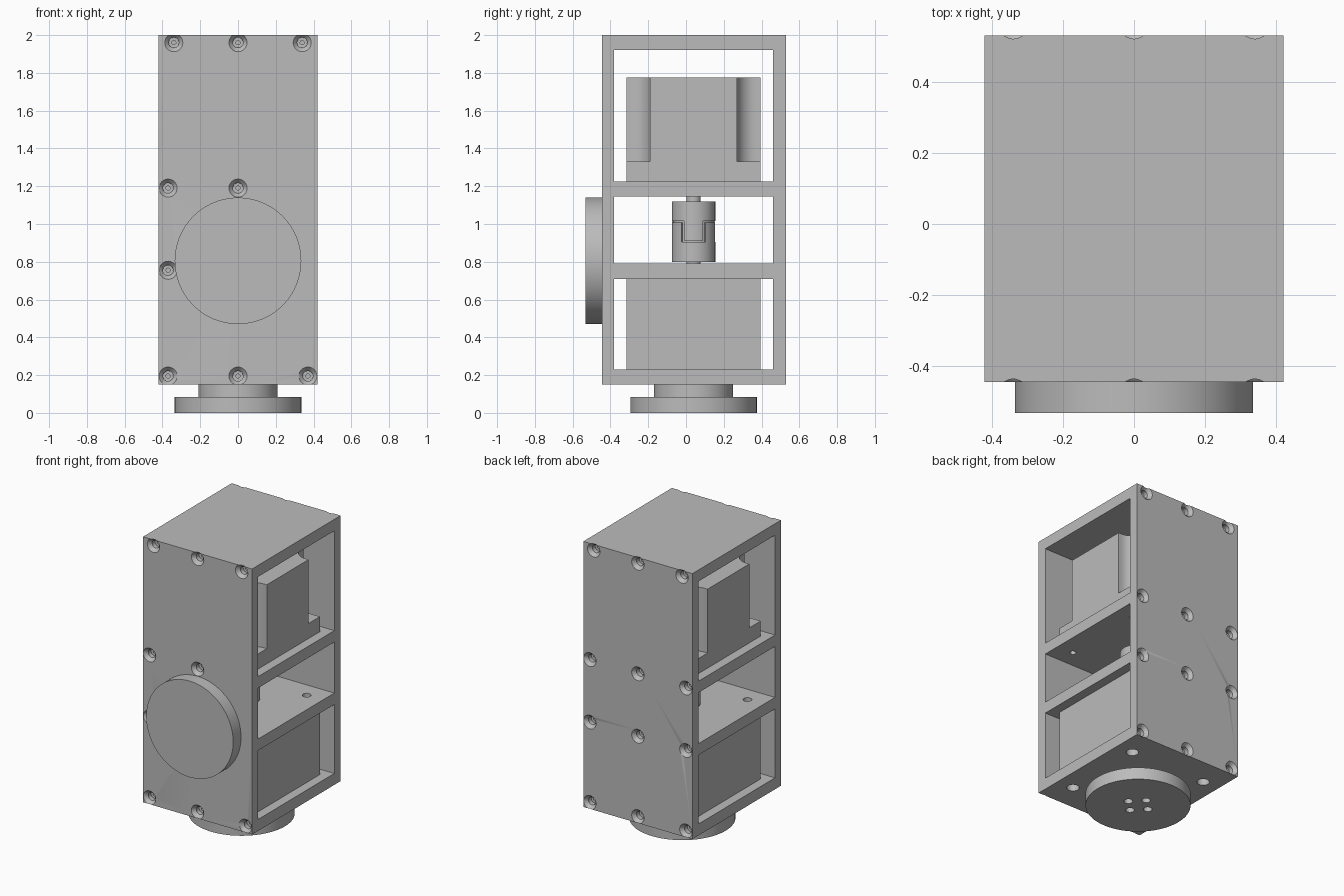
import bpy, bmesh, math
from mathutils import Matrix, Vector

if "Cube" in bpy.data.objects:
    bpy.data.objects.remove(bpy.data.objects["Cube"], do_unlink=True)

GREY = (0.5, 0.5, 0.5, 1.0)
metal = bpy.data.materials.new("plain grey metal")
metal.use_nodes = True
metal.diffuse_color = GREY
metal.node_tree.nodes["Principled BSDF"].inputs["Base Color"].default_value = GREY

AXIS = 0.04          # y of the drive axis
HX = 0.42            # half width of the housing
Y0, Y1 = -0.445, 0.53
BOLT = 0.295         # half spacing of the motor bolt pattern


def add_box(bm, x0, x1, y0, y1, z0, z1):
    size = Vector((x1 - x0, y1 - y0, z1 - z0))
    mid = Vector((x0 + x1, y0 + y1, z0 + z1)) / 2
    bmesh.ops.create_cube(bm, size=1, matrix=Matrix.Translation(mid) @ Matrix.Diagonal((*size, 1)))


def add_lathe(bm, profile, matrix, sides=32):
    """Closed solid turned from (radius, height) pairs around local z."""
    rings = []
    for r, h in profile:
        ring = []
        for i in range(sides):
            a = math.tau * i / sides
            ring.append(bm.verts.new(matrix @ Vector((r * math.cos(a), r * math.sin(a), h))))
        rings.append(ring)
    for a, b in zip(rings, rings[1:]):
        for i in range(sides):
            j = (i + 1) % sides
            bm.faces.new((a[i], a[j], b[j], b[i]))
    bm.faces.new(rings[0][::-1])
    bm.faces.new(rings[-1])


def add_prism(bm, points, z0, z1):
    low = [bm.verts.new((x, y, z0)) for x, y in points]
    high = [bm.verts.new((x, y, z1)) for x, y in points]
    bm.faces.new(low[::-1])
    bm.faces.new(high)
    for i in range(len(points)):
        j = (i + 1) % len(points)
        bm.faces.new((low[i], low[j], high[j], high[i]))


def finish(bm, name):
    bmesh.ops.recalc_face_normals(bm, faces=bm.faces)
    mesh = bpy.data.meshes.new(name)
    bm.to_mesh(mesh)
    bm.free()
    mesh.materials.append(metal)
    obj = bpy.data.objects.new(name, mesh)
    bpy.context.collection.objects.link(obj)
    return obj


def activate(obj):
    bpy.ops.object.select_all(action="DESELECT")
    obj.select_set(True)
    bpy.context.view_layer.objects.active = obj


def smooth(obj):
    activate(obj)
    bpy.ops.object.shade_smooth_by_angle(angle=math.radians(30))


def cut(obj, bm):
    """Subtract a cutter mesh and discard it."""
    cutter = finish(bm, "cutter")
    cutter.hide_render = True
    mod = obj.modifiers.new("cut", "BOOLEAN")
    mod.operation, mod.solver, mod.object = "DIFFERENCE", "EXACT", cutter
    activate(obj)
    bpy.ops.object.modifier_apply(modifier=mod.name)
    bpy.data.objects.remove(cutter, do_unlink=True)


def at(x, y, z=0):
    return Matrix.Translation((x, y, z))


# Housing: a block with three through windows
bm = bmesh.new()
add_box(bm, -HX, HX, Y0, Y1, 0.15, 2.0)
housing = finish(bm, "housing")
bm = bmesh.new()
for z0, z1 in ((0.23, 0.71), (0.79, 1.145), (1.225, 1.92)):
    add_box(bm, -0.6, 0.6, -0.38, 0.46, z0, z1)
cut(housing, bm)

# Countersunk screw holes in the front and back plates
screw = [(0.057, -0.01), (0.048, 0), (0.027, 0.024), (0.027, 0.055), (0.011, 0.056), (0.011, 0.12)]
bm = bmesh.new()
for y, turn in ((Y0, -90), (Y1, 90)):
    for z, spread in ((1.96, 0.34), (1.19, 0.37), (0.755, 0.37), (0.195, 0.37)):
        for x in (-spread, 0, spread):
            add_lathe(bm, screw, at(x, y, z) @ Matrix.Rotation(math.radians(turn), 4, "X"), 24)
cut(housing, bm)

# Bolt holes through the shelves and the base
bm = bmesh.new()
for sx in (-1, 1):
    for sy in (-1, 1):
        for r, z0, z1 in ((0.04, 0.1, 0.24), (0.028, 0.7, 0.8), (0.02, 1.13, 1.24)):
            add_lathe(bm, [(r, z0), (r, z1)], at(sx * BOLT, AXIS + sy * BOLT), 24)
cut(housing, bm)
smooth(housing)

# Front cover disc
bm = bmesh.new()
add_lathe(bm, [(0.335, 0), (0.335, 0.087)], at(0, Y0, 0.805) @ Matrix.Rotation(math.radians(90), 4, "X"), 96)
smooth(finish(bm, "front_disc"))

# Output flange under the base, with four bolt holes
bm = bmesh.new()
add_lathe(bm, [(0.335, 0), (0.335, 0.085), (0.21, 0.085), (0.21, 0.15)], at(0, AXIS), 96)
flange = finish(bm, "output_flange")
bm = bmesh.new()
for i in range(4):
    a = i * math.pi / 2
    add_lathe(bm, [(0.028, -0.02), (0.028, 0.07)], at(0.08 * math.cos(a), AXIS + 0.08 * math.sin(a)), 24)
cut(flange, bm)
smooth(flange)

# Gearbox block
H = 0.355
bm = bmesh.new()
add_box(bm, -H, H, AXIS - H, AXIS + H, 0.23, 0.71)
finish(bm, "gearbox")

# Motor: square flange and a body with filleted corner notches
bm = bmesh.new()
add_box(bm, -H, H, AXIS - H, AXIS + H, 1.225, 1.33)
finish(bm, "motor_flange")
N, F = 0.23, 0.1
corner = [(H, N)]
for i in range(9):
    a = math.radians(270 - 90 * i / 8)
    corner.append((N + F + F * math.cos(a), N + F + F * math.sin(a)))
corner.append((N, H))
outline = []
for q in range(4):
    c, s = round(math.cos(q * math.pi / 2)), round(math.sin(q * math.pi / 2))
    outline += [(c * x - s * y, AXIS + s * x + c * y) for x, y in corner]
bm = bmesh.new()
add_prism(bm, outline, 1.33, 1.775)
smooth(finish(bm, "motor_body"))

# Jaw coupling: two hubs with three interlocking jaws each
R = 0.115


def add_jaw(bm, angle, z0, z1):
    pts = []
    for radius, order in ((R, range(-4, 5)), (0.045, range(4, -5, -1))):
        for k in order:
            a = math.radians(angle + k * 6.6)
            pts.append((radius * math.cos(a), AXIS + radius * math.sin(a)))
    add_prism(bm, pts, z0, z1)


for name, z0, z1, j0, j1, start in (("lower_hub", 0.8, 0.905, 0.905, 1.008, 60),
                                    ("upper_hub", 1.015, 1.12, 0.912, 1.015, 0)):
    bm = bmesh.new()
    add_lathe(bm, [(R, z0), (R, z1)], at(0, AXIS), 48)
    for i in range(3):
        add_jaw(bm, start + 120 * i, j0, j1)
    smooth(finish(bm, name))

# Flexible spider between the jaws, and the shafts
bm = bmesh.new()
add_lathe(bm, [(0.105, 0.905), (0.105, 1.015)], at(0, AXIS), 48)
smooth(finish(bm, "coupling_spider"))
for name, z0, z1 in (("motor_shaft", 1.12, 1.145), ("gearbox_shaft", 0.79, 0.8)):
    bm = bmesh.new()
    add_lathe(bm, [(0.038, z0), (0.038, z1)], at(0, AXIS))
    smooth(finish(bm, name))
